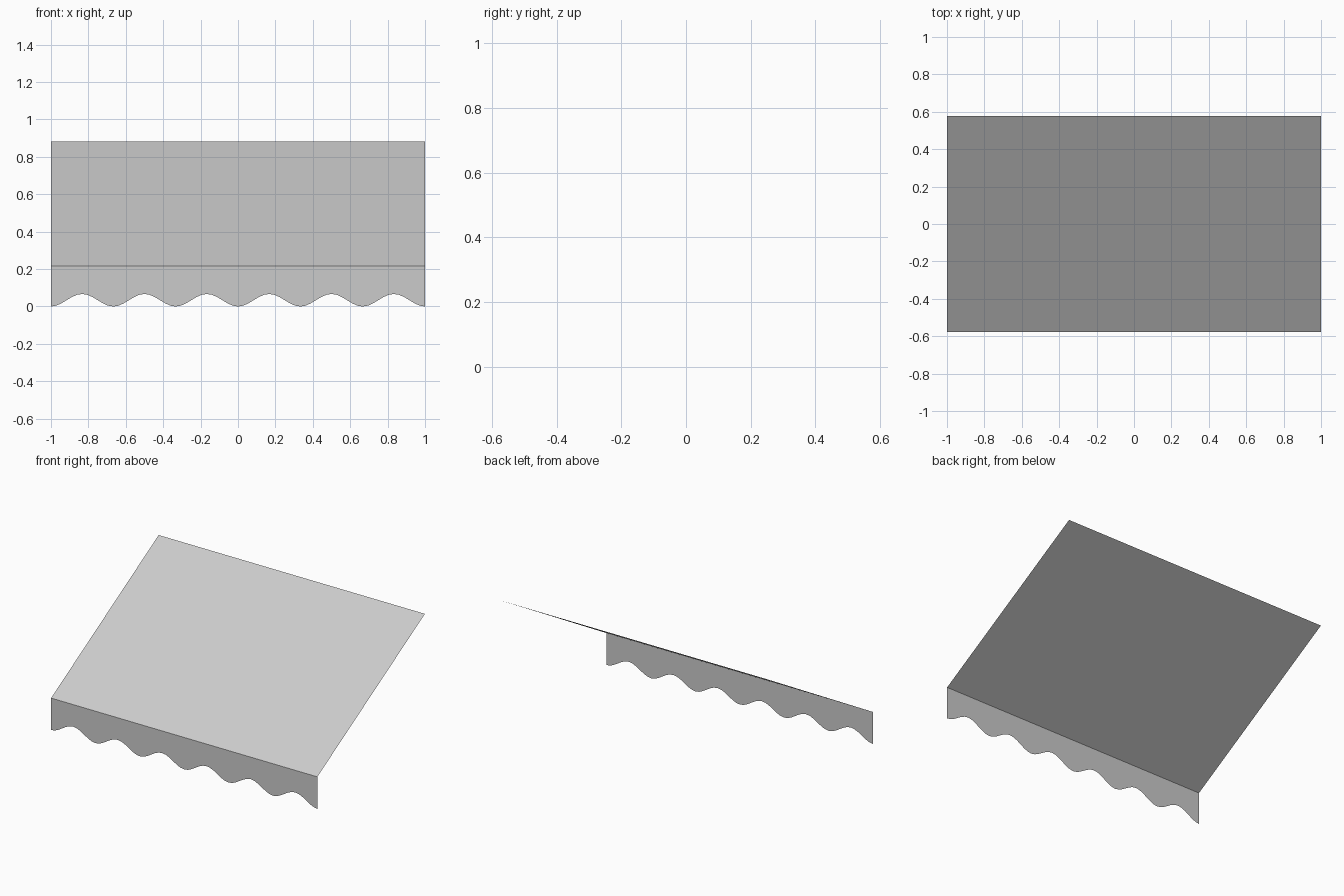
import bpy, math

if "Cube" in bpy.data.objects:
    bpy.data.objects.remove(bpy.data.objects["Cube"])

HALF_W, HALF_D = 1.0, 0.577
Z_EAVE, Z_TOP = 0.217, 0.883
SCALLOPS, STEPS, DEPTH = 6, 12, 0.067


def sheet(name, upper, lower):
    """Thin cloth sheet: a strip of quads between two matching edges."""
    n = len(upper)
    faces = [(n + i, n + i + 1, i + 1, i) for i in range(n - 1)]
    mesh = bpy.data.meshes.new(name)
    mesh.from_pydata(upper + lower, [], faces)
    mesh.update()
    obj = bpy.data.objects.new(name, mesh)
    bpy.context.collection.objects.link(obj)
    return obj


# Sloping canopy
sheet("canopy",
      [(-HALF_W, HALF_D, Z_TOP), (HALF_W, HALF_D, Z_TOP)],
      [(-HALF_W, -HALF_D, Z_EAVE), (HALF_W, -HALF_D, Z_EAVE)])

# Hanging front valance with a wavy lower edge
count = SCALLOPS * STEPS
xs = [-HALF_W + 2 * HALF_W * i / count for i in range(count + 1)]
wave = [DEPTH / 2 * (1 - math.cos(2 * math.pi * i / STEPS)) for i in range(count + 1)]
sheet("scalloped_valance",
      [(x, -HALF_D, Z_EAVE) for x in xs],
      [(x, -HALF_D, z) for x, z in zip(xs, wave)])
